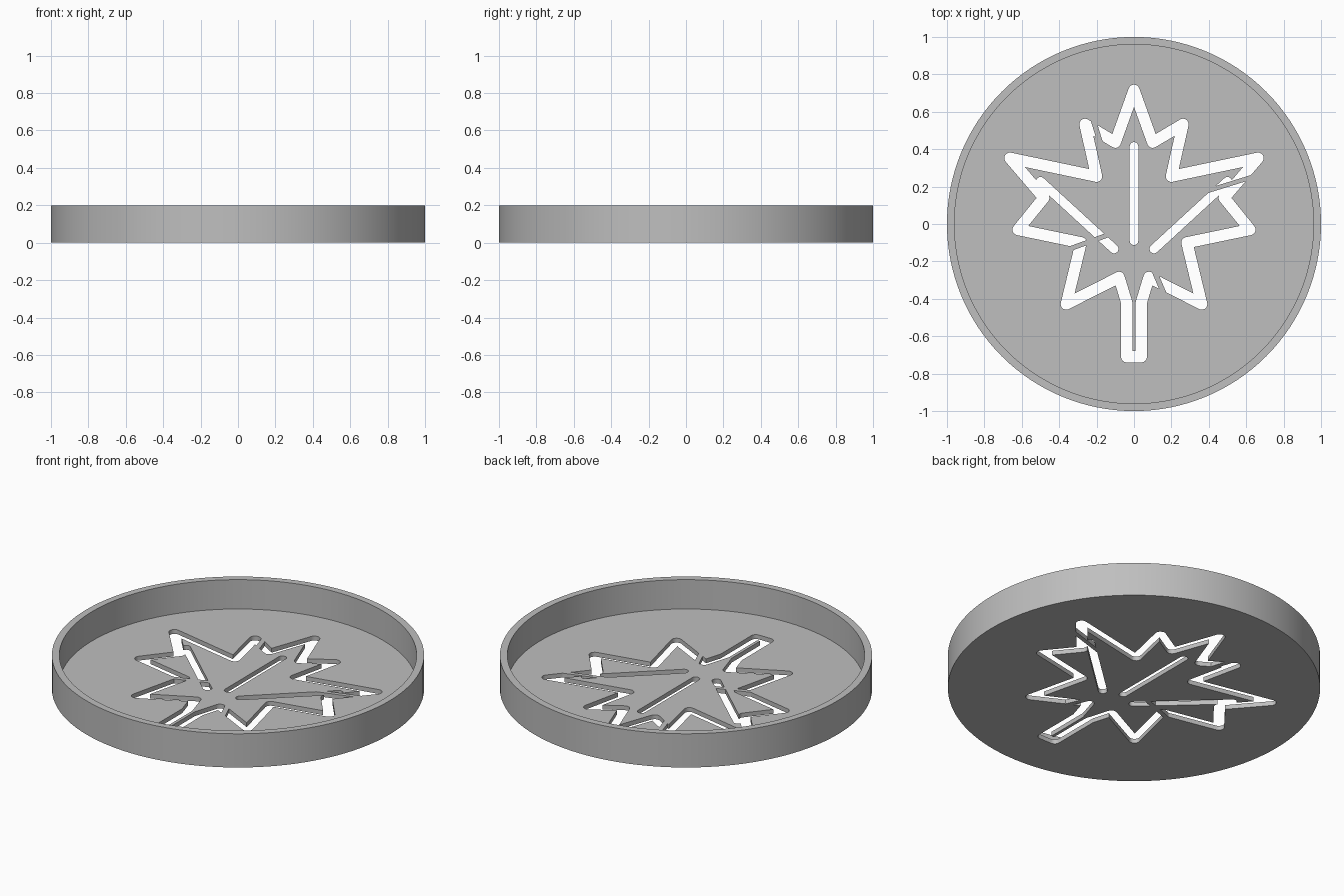
import bpy, bmesh, math
from mathutils import Vector

cube = bpy.data.objects.get("Cube")
if cube:
    bpy.data.objects.remove(cube, do_unlink=True)

HEIGHT, FLOOR, INNER, SIDES = 0.2, 0.026, 0.96, 128

grey = bpy.data.materials.new("grey")
grey.use_nodes = True
colour = (0.52, 0.52, 0.52, 1)
grey.diffuse_color = colour
grey.node_tree.nodes["Principled BSDF"].inputs["Base Color"].default_value = colour


def finish(bm, name):
    bmesh.ops.recalc_face_normals(bm, faces=bm.faces)
    mesh = bpy.data.meshes.new(name)
    bm.to_mesh(mesh)
    bm.free()
    obj = bpy.data.objects.new(name, mesh)
    bpy.context.collection.objects.link(obj)
    return obj


def prism(bm, outline, low, high):
    face = bm.faces.new([bm.verts.new((p.x, p.y, low)) for p in outline])
    top = bmesh.ops.extrude_face_region(bm, geom=[face])["geom"]
    for v in top:
        if isinstance(v, bmesh.types.BMVert):
            v.co.z = high


def stroke(bm, a, b, r, rounded=True):
    """Upright slot-shaped prism around the line from a to b."""
    a, b = Vector(a), Vector(b)
    angle = math.atan2(b.y - a.y, b.x - a.x)
    steps = 12 if rounded else 1
    outline = []
    for end, start in ((b, angle - math.pi / 2), (a, angle + math.pi / 2)):
        for i in range(steps + 1):
            t = start + math.pi * i / steps
            outline.append(end + Vector((math.cos(t), math.sin(t))) * r)
    # Slightly different heights keep the caps from being coplanar
    lift = len(bm.verts) * 0.00002
    extra = 0 if rounded else 0.1
    prism(bm, outline, -0.03 - lift - extra, 0.06 + lift + extra)


def difference(obj, cutter):
    mod = obj.modifiers.new("cut", "BOOLEAN")
    mod.operation, mod.solver, mod.use_self = "DIFFERENCE", "EXACT", True
    mod.object = cutter
    bpy.context.view_layer.update()
    graph = bpy.context.evaluated_depsgraph_get()
    mesh = bpy.data.meshes.new_from_object(obj.evaluated_get(graph))
    obj.modifiers.clear()
    obj.data = mesh
    bpy.data.objects.remove(cutter, do_unlink=True)


# Round tray: outer wall, rim, inner wall and floor, turned around z
bm = bmesh.new()
rings = []
for r, z in ((1, 0), (1, HEIGHT), (INNER, HEIGHT), (INNER, FLOOR)):
    rings.append([bm.verts.new((r * math.cos(t), r * math.sin(t), z))
                  for t in (2 * math.pi * i / SIDES for i in range(SIDES))])
for lower, upper in zip(rings, rings[1:]):
    for i in range(SIDES):
        j = (i + 1) % SIDES
        bm.faces.new((lower[i], lower[j], upper[j], upper[i]))
bm.faces.new(rings[0])
bm.faces.new(rings[-1])
tray = finish(bm, "round_tray")
tray.data.materials.append(grey)

# Leaf outline, right half from tip to stem, mirrored to the other side
half = [(0, 0.715), (0.1, 0.437), (0.262, 0.533), (0.2, 0.255), (0.663, 0.352),
        (0.482, 0.14), (0.62, -0.03), (0.283, -0.1), (0.362, -0.428),
        (0.08, -0.285), (0.039, -0.42), (0.039, -0.71), (0, -0.71)]
bm = bmesh.new()
for side in (1, -1):
    for (ax, ay), (bx, by) in zip(half, half[1:]):
        stroke(bm, (side * ax, ay), (side * bx, by), 0.03)
    # Side vein
    stroke(bm, (side * 0.107, -0.133), (side * 0.5, 0.228), 0.024)
# Middle vein
stroke(bm, (0, 0.415), (0, -0.09), 0.023)
leaf_slots = finish(bm, "leaf_slots")

# Thin bridges left standing across the slots, tying the leaf to the tray
bm = bmesh.new()
for a, b, width in (((0.36, 0.167), (0.66, 0.26), 0.012),
                    ((-0.225, 0.58), (-0.165, 0.385), 0.014),
                    ((-0.38, -0.146), (-0.1, -0.044), 0.013),
                    ((0.097, -0.225), (0.17, -0.395), 0.014)):
    stroke(bm, a, b, width, rounded=False)
bridges = finish(bm, "bridges")

difference(leaf_slots, bridges)
difference(tray, leaf_slots)

bpy.ops.object.select_all(action="DESELECT")
tray.select_set(True)
bpy.context.view_layer.objects.active = tray
bpy.ops.object.shade_smooth_by_angle(angle=math.radians(30))
